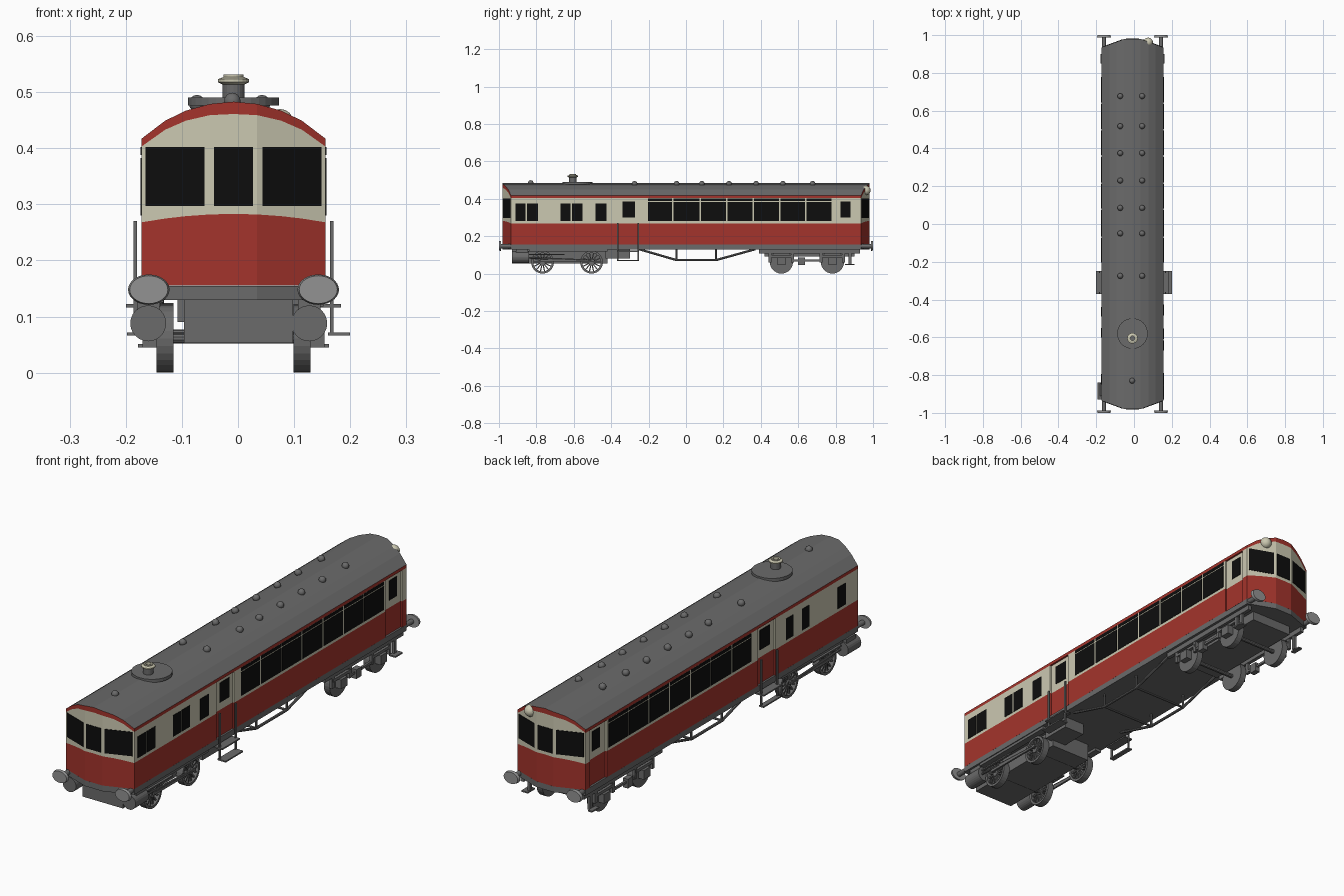
import bpy, bmesh, math
from mathutils import Vector, Matrix

if "Cube" in bpy.data.objects:
    bpy.data.objects.remove(bpy.data.objects["Cube"])

CX = -0.008            # centre line of the coach


def material(name, col):
    m = bpy.data.materials.new(name)
    m.diffuse_color = (*col, 1)
    m.use_nodes = True
    m.node_tree.nodes["Principled BSDF"].inputs["Base Color"].default_value = m.diffuse_color
    return m


RED = material("red paint", (0.37, 0.034, 0.025))
CREAM = material("cream paint", (0.60, 0.58, 0.44))
GREY = material("dark grey", (0.145, 0.145, 0.145))
STEEL = material("buffer grey", (0.29, 0.29, 0.29))
BLACK = material("window black", (0.004, 0.004, 0.004))


def finish(name, bm, *mats):
    bmesh.ops.recalc_face_normals(bm, faces=bm.faces)
    me = bpy.data.meshes.new(name)
    bm.to_mesh(me)
    bm.free()
    for m in mats:
        me.materials.append(m)
    ob = bpy.data.objects.new(name, me)
    bpy.context.collection.objects.link(ob)
    return ob


def add_box(bm, x0, x1, y0, y1, z0, z1):
    m = Matrix.Translation(((x0 + x1) / 2, (y0 + y1) / 2, (z0 + z1) / 2)) @ \
        Matrix.Diagonal((abs(x1 - x0), abs(y1 - y0), abs(z1 - z0), 1))
    bmesh.ops.create_cube(bm, size=1, matrix=m)


def box(name, x0, x1, y0, y1, z0, z1, mat=GREY):
    bm = bmesh.new()
    add_box(bm, x0, x1, y0, y1, z0, z1)
    return finish(name, bm, mat)


def rod(name, p, q, r, mat=GREY, n=20, r2=None, scale=(1, 1, 1)):
    p, q = Vector(p), Vector(q)
    bm = bmesh.new()
    bmesh.ops.create_cone(bm, cap_ends=True, segments=n, radius1=r, radius2=r if r2 is None else r2,
                          depth=(q - p).length, matrix=(q - p).to_track_quat('Z', 'Y').to_matrix().to_4x4())
    bmesh.ops.scale(bm, vec=scale, verts=bm.verts)
    bmesh.ops.translate(bm, vec=(p + q) / 2, verts=bm.verts)
    return finish(name, bm, mat)


def ball(name, c, r, mat):
    bm = bmesh.new()
    bmesh.ops.create_uvsphere(bm, u_segments=14, v_segments=8, radius=r, matrix=Matrix.Translation(c))
    ob = finish(name, bm, mat)
    ob.data.shade_smooth()


# ---- body shell: arched section, bowed ends, recessed doors
W = 0.164
ROOF = [(0, .483), (.042, .479), (.085, .467), (.122, .449), (W, .417)]
US = [-u for u, z in ROOF[:0:-1]] + [u for u, z in ROOF]
ROOF_Z = dict(ROOF)
BELT, TOP = .268, .403


def bow(u):            # distance of the end wall from the middle
    return .98 if abs(u) <= .042 else .98 - .045 * (abs(u) - .042) / (W - .042)


def column(u):         # heights of the colour breaks on the end wall
    r, t = ROOF_Z[abs(u)], abs(u) / W
    return [.155, BELT + .015 * (1 - t * t), r - .022 + .008 * t, r]


bm = bmesh.new()


def quad(pts, mi):
    bm.faces.new([bm.verts.new(p) for p in pts]).material_index = mi


for a, b in zip(US, US[1:]):
    for e in (-1, 1):
        ca, cb = column(a), column(b)
        for i, mi in enumerate((0, 1, 0)):
            quad([(CX + a, e * bow(a), ca[i]), (CX + b, e * bow(b), cb[i]),
                  (CX + b, e * bow(b), cb[i + 1]), (CX + a, e * bow(a), ca[i + 1])], mi)
    za, zb = ROOF_Z[abs(a)], ROOF_Z[abs(b)]
    quad([(CX + a, -bow(a), za), (CX + b, -bow(b), zb), (CX + b, bow(b), zb), (CX + a, bow(a), za)], 2)
    quad([(CX + a, -bow(a), .155), (CX + b, -bow(b), .155), (CX + b, bow(b), .155), (CX + a, bow(a), .155)], 2)

DOORS = [(-.37, -.25), (.79, .905)]
YS = [-.935, -.37, -.25, .79, .905, .935]
REC = .008
for s in (-1, 1):
    x, xd = CX + s * W, CX + s * (W - REC)
    quad([(x, -.935, TOP), (x, .935, TOP), (x, .935, .417), (x, -.935, .417)], 0)
    for k, (y0, y1) in enumerate(zip(YS, YS[1:])):
        xs = xd if k % 2 else x
        for z0, z1, mi in ((.155, BELT, 0), (BELT, TOP, 1)):
            quad([(xs, y0, z0), (xs, y1, z0), (xs, y1, z1), (xs, y0, z1)], mi)
            if k % 2:
                for y in (y0, y1):
                    quad([(x, y, z0), (xd, y, z0), (xd, y, z1), (x, y, z1)], mi)
        if k % 2:
            quad([(x, y0, TOP), (x, y1, TOP), (xd, y1, TOP), (xd, y0, TOP)], 0)
bmesh.ops.remove_doubles(bm, verts=bm.verts, dist=1e-5)
finish("coach_body", bm, RED, CREAM, GREY)

# ---- solebar following the floor plan
bm = bmesh.new()
plan = [(-W, -.935), (-.042, -.98), (.042, -.98), (W, -.935), (W, .935), (.042, .98), (-.042, .98), (-W, .935)]
f = bm.faces.new([bm.verts.new((CX + u, y, .13)) for u, y in plan])
top = bmesh.ops.extrude_face_region(bm, geom=[f])['geom']
bmesh.ops.translate(bm, vec=(0, 0, .0249), verts=[v for v in top if isinstance(v, bmesh.types.BMVert)])
finish("solebar", bm, GREY)

# ---- side windows
SINGLES = {1: [(-.912, -.858), (-.85, -.79), (-.67, -.617), (-.61, -.553), (-.484, -.425)],
           -1: [(-.85, -.795), (-.6, -.55), (-.49, -.44)]}
MULL = [-.207, -.07, .077, .217, .36, .50, .64, .782]
for s in (-1, 1):
    bm = bmesh.new()

    def pane(y0, y1, z0, z1, w=W):
        add_box(bm, CX + s * (w - .002), CX + s * (w + .0015), y0, y1, z0, z1)
    for y0, y1 in SINGLES[s]:
        pane(y0, y1, .281, .374)
    for y0, y1 in zip(MULL, MULL[1:]):
        pane(y0 + .004, y1 - .004, .28, .383)
        pane(y0 + .004, y1 - .004, .388, .402)
    pane(-.34, -.272, .30, .386, W - REC)
    pane(.826, .88, .30, .386, W - REC)
    finish("side_windows", bm, BLACK)

# ---- end windows lying on the bowed ends
for e in (-1, 1):
    bm = bmesh.new()
    for a, b in ((-.157, -.052), (-.035, .035), (.052, .157)):
        vs = [bm.verts.new((CX + u, e * (bow(u) + d), z)) for d in (-.002, .002)
              for u, z in ((a, .297), (b, .297), (b, .402), (a, .402))]
        for idx in ((0, 1, 2, 3), (4, 5, 6, 7), (0, 1, 5, 4), (1, 2, 6, 5), (2, 3, 7, 6), (3, 0, 4, 7)):
            bm.faces.new([vs[i] for i in idx])
    finish("end_windows", bm, BLACK)

# ---- roof fittings
for y in (.677, .518, .375, .23, .085, -.05, -.275):
    for x in (-.073, .043):
        ball("roof_vent", (x, y, .48), .015, GREY)
ball("front_roof_vent", (-.01, -.83, .484), .015, GREY)
rod("chimney_plate", (CX, -.58, .476), (CX, -.58, .49), .081, n=32)
rod("chimney", (CX, -.605, .48), (CX, -.605, .516), .02)
bm = bmesh.new()
prof = [(.012, .516), (.018, .513), (.028, .518), (.028, .523), (.018, .527), (.018, .531), (.012, .531), (.012, .516)]
N = 20
rings = [[bm.verts.new((CX + r * math.cos(t * math.tau / N), -.605 + r * math.sin(t * math.tau / N), z))
          for t in range(N)] for r, z in prof]
for ra, rb in zip(rings, rings[1:]):
    for t in range(N):
        bm.faces.new((ra[t], ra[(t + 1) % N], rb[(t + 1) % N], rb[t]))
finish("chimney_cap", bm, CREAM)
ball("rear_headlamp", (.075, .962, .445), .025, CREAM)

# ---- buffers
for e in (-1, 1):
    for s in (-1, 1):
        x = CX + s * .151
        rod("buffer_shank", (x, e * .92, .146), (x, e * .99, .146), .011, n=14)
        rod("buffer_head", (x, e * .988, .148), (x, e * 1.0, .148), .037, STEEL, 28, .034, (1, 1, .73))

# ---- door handrails and steps
for s in (-1, 1):
    for y in (-.365, -.255):
        x = CX + s * .175
        box("door_handrail", x - .003, x + .003, y - .004, y + .004, .066, .27)
    box("upper_step", CX + s * .15, CX + s * .192, -.37, -.25, .116, .122)
    box("lower_step", CX + s * .168, CX + s * (.208 if s > 0 else .19), -.37, -.25, .066, .072)

# ---- truss rods under the floor
for s in (-1, 1):
    x = CX + s * .13
    pts = [(x, -.25, .13), (x, -.05, .072), (x, .16, .072), (x, .37, .13)]
    for p, q in zip(pts, pts[1:]):
        rod("truss_rod", p, q, .006, n=8)
    for y in (-.05, .16):
        rod("truss_post", (x, y, .07), (x, y, .13), .005, n=8)
for y in (-.05, .16):
    rod("truss_crossbar", (CX - .13, y, .072), (CX + .13, y, .072), .005, n=8)

# ---- power bogie: frame, spoked wheels, cylinders and rods
box("engine_frame", -.096, .098, -.93, -.42, .053, .131)
box("side_tank", .03, .13, -.43, -.30, .08, .131)
for s in (-1, 1):
    xw = CX + s * .122
    for y in (-.767, -.505):
        bm = bmesh.new()
        n = 28
        c = [[bm.verts.new((xw + dx, y + r * math.cos(t * math.tau / n), .061 + r * math.sin(t * math.tau / n)))
              for t in range(n)] for r, dx in ((.061, -.015), (.061, .015), (.05, .015), (.05, -.015))]
        for k in range(4):
            for t in range(n):
                u = (t + 1) % n
                bm.faces.new((c[k][t], c[k][u], c[(k + 1) % 4][u], c[(k + 1) % 4][t]))
        for k in range(7):     # full-width spokes
            old = set(bm.verts)
            add_box(bm, xw - .008, xw + .008, y - .052, y + .052, .058, .064)
            bmesh.ops.rotate(bm, cent=(xw, y, .061), matrix=Matrix.Rotation(k * math.pi / 7, 3, 'X'),
                             verts=[v for v in bm.verts if v not in old])
        finish("spoked_wheel", bm, GREY)
        rod("wheel_hub", (xw - .014, y, .061), (xw + .014, y, .061), .015, n=16)
        rod("crank_pin", (xw, y, .07), (CX + s * .15, y, .07), .007, n=10)
    xr = CX + s * .146
    box("coupling_rod", xr - .004, xr + .004, -.78, -.49, .064, .075)
    rod("piston_rod", (xr, -.85, .085), (xr, -.505, .07), .005, n=8)
    box("slide_bar", xr - .005, xr + .005, -.85, -.65, .098, .104)
    xc = -.16 if s < 0 else .127
    rod("steam_cylinder", (xc, -.93, .088), (xc, -.84, .088), .032, n=24)
    box("cylinder_mount", xc - .02, xc + .02, -.91, -.845, .1, .131)
    box("bogie_footboard", CX + s * .13, CX + s * .16, -.84, -.42, .118, .131)
for y in (-.767, -.505, .51, .783):
    rod("axle", (CX - .12, y, .061), (CX + .12, y, .061), .009, n=10)

# ---- trailing bogie
box("trailing_bogie_frame", CX - .1, CX + .1, .42, .90, .09, .131)
for s in (-1, 1):
    x = CX + s * .145
    box("bogie_side_bar", x - .008, x + .008, .39, .93, .108, .13)
    for y in (.51, .783):
        rod("disc_wheel", (CX + s * .107, y, .062), (CX + s * .135, y, .062), .062, n=28)
        box("axle_box", CX + s * .134, CX + s * .162, y - .022, y + .022, .045, .085)
        box("bogie_spring", x - .007, x + .007, y - .06, y + .06, .086, .098)
        for d in (-.06, .06):
            box("bogie_hanger", x - .006, x + .006, y + d - .008, y + d + .008, .06, .115)
    box("bogie_link", x - .005, x + .005, .57, .723, .065, .075)
    box("brake_block", x - .012, x + .012, .6, .635, .045, .085)
    box("end_step_hanger", x - .006, x + .006, .87, .885, .045, .115)
    box("end_step", x - .006, x + s * .025, .85, .90, .045, .051)
